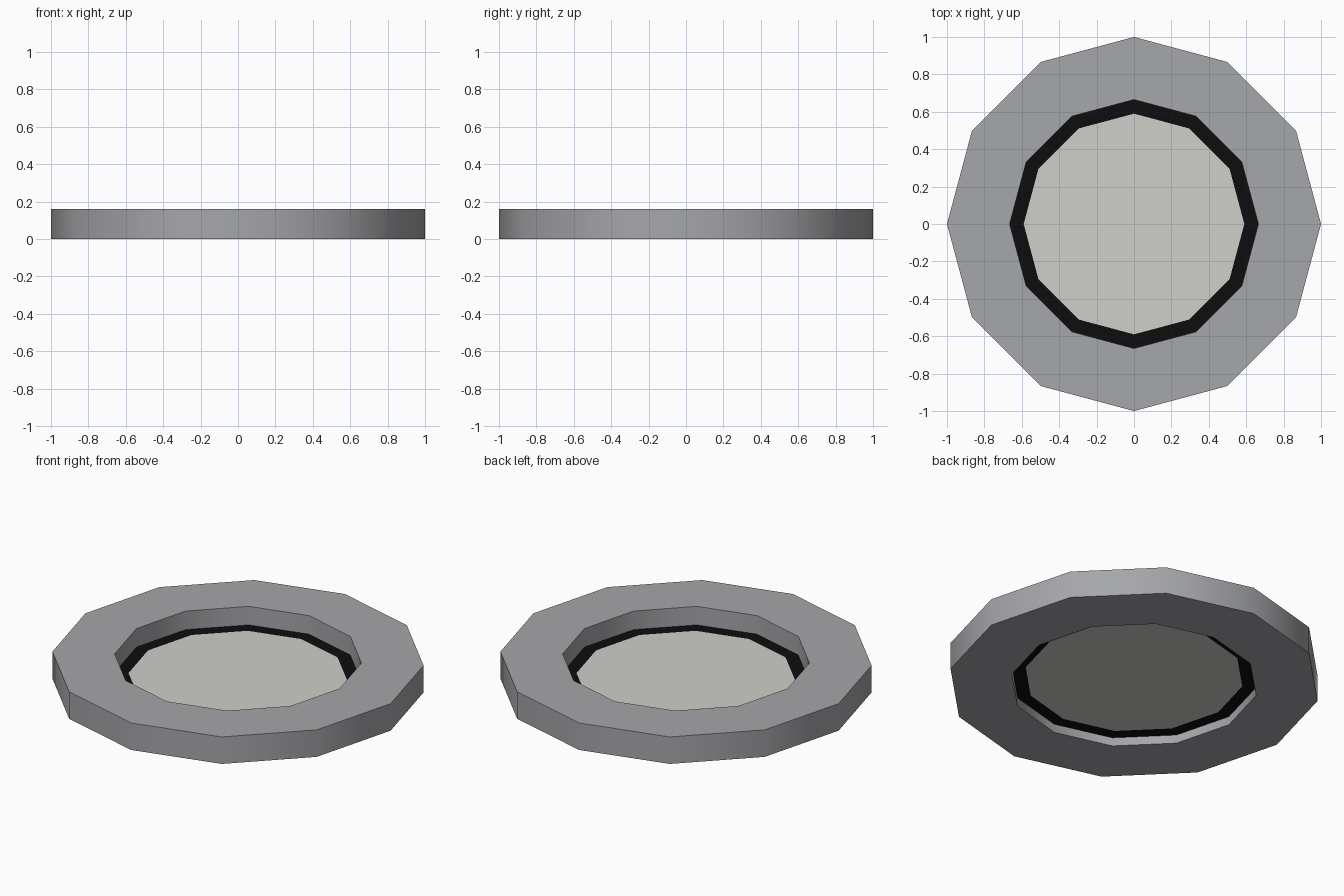
import bpy, bmesh, math

if "Cube" in bpy.data.objects:
    bpy.data.objects.remove(bpy.data.objects["Cube"])

SIDES = 12


def material(name, rgb):
    m = bpy.data.materials.new(name)
    m.diffuse_color = (*rgb, 1.0)
    m.use_nodes = True
    m.node_tree.nodes["Principled BSDF"].inputs["Base Color"].default_value = m.diffuse_color
    return m


def make_object(name, bm, mat):
    mesh = bpy.data.meshes.new(name)
    bm.to_mesh(mesh)
    bm.free()
    mesh.materials.append(mat)
    obj = bpy.data.objects.new(name, mesh)
    bpy.context.collection.objects.link(obj)
    return obj


def loop(bm, r, z):
    return [bm.verts.new((r * math.cos(2 * math.pi * i / SIDES),
                          r * math.sin(2 * math.pi * i / SIDES), z))
            for i in range(SIDES)]


def bridge(bm, a, b):
    for i in range(SIDES):
        j = (i + 1) % SIDES
        bm.faces.new((a[i], a[j], b[j], b[i]))


grey = material("metal grey", (0.38, 0.385, 0.405))
black = material("black", (0.004, 0.004, 0.004))
pale = material("pale grey", (0.62, 0.62, 0.59))

OUTER, INNER, DISC = 1.0, 0.665, 0.59
HEIGHT, FLOOR = 0.16, 0.05

# Outer ring: closed rectangular profile around the centre
bm = bmesh.new()
rings = [loop(bm, r, z) for r, z in
         ((OUTER, 0), (OUTER, HEIGHT), (INNER, HEIGHT), (INNER, 0))]
for k in range(4):
    bridge(bm, rings[k], rings[(k + 1) % 4])
bmesh.ops.recalc_face_normals(bm, faces=bm.faces)
frame = make_object("outer_ring", bm, grey)
bpy.context.view_layer.objects.active = frame
frame.select_set(True)
bpy.ops.object.shade_smooth_by_angle(angle=math.radians(40))

# Black border around the recessed panel
bm = bmesh.new()
bridge(bm, loop(bm, INNER, FLOOR), loop(bm, DISC, FLOOR))
make_object("panel_border", bm, black)

# Recessed pale panel, flush with its border
bm = bmesh.new()
bm.faces.new(loop(bm, DISC, FLOOR))
make_object("centre_panel", bm, pale)
